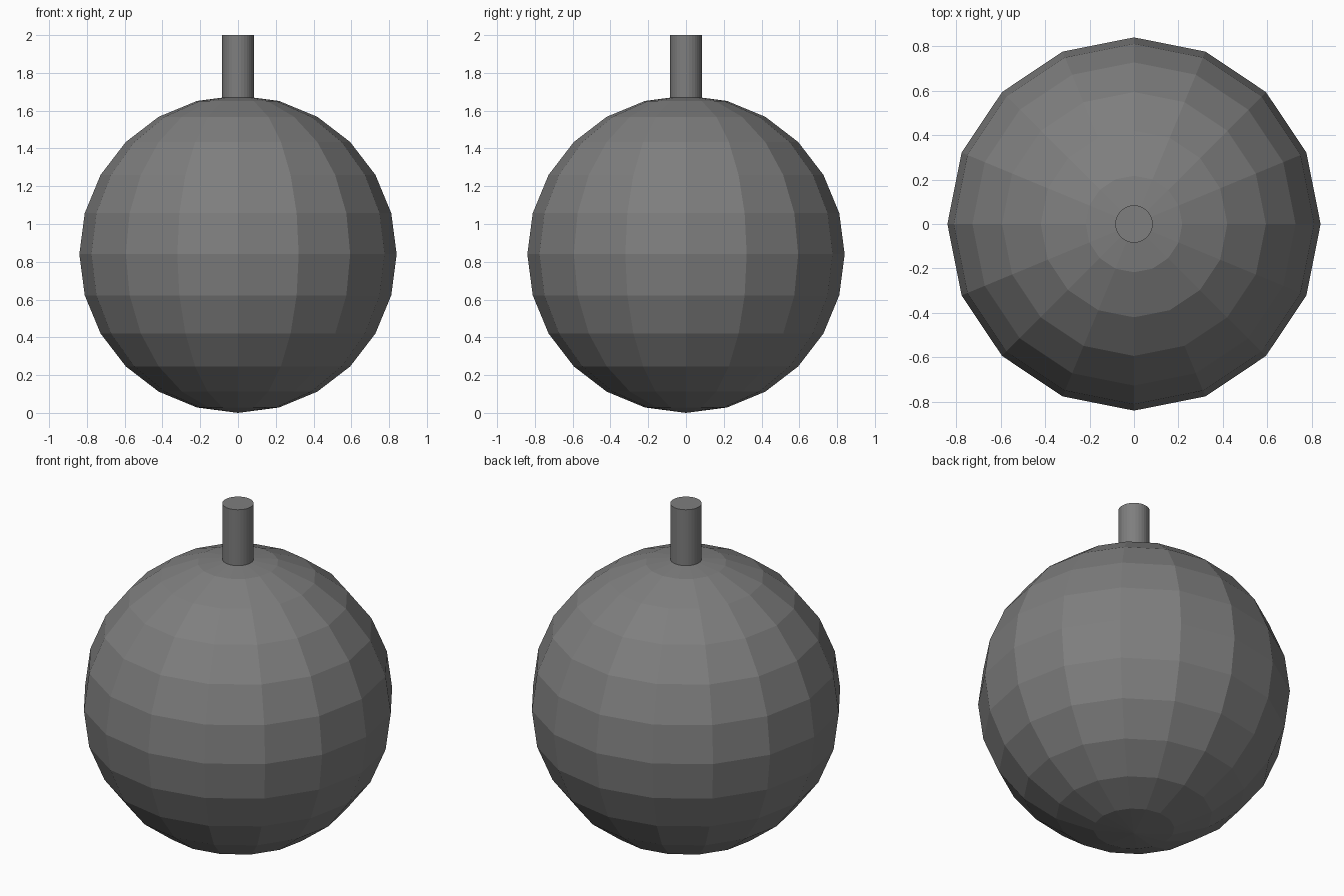
import bpy

if "Cube" in bpy.data.objects:
    bpy.data.objects.remove(bpy.data.objects["Cube"])

R = 0.84           # body radius
TOP = 2.0          # top of the stem
STEM_BOTTOM = 1.66  # stem sinks slightly into the body

# Dark grey shared by both parts
dark = bpy.data.materials.new("dark_grey")
dark.diffuse_color = (0.21, 0.21, 0.21, 1)
dark.use_nodes = True
dark.node_tree.nodes["Principled BSDF"].inputs["Base Color"].default_value = dark.diffuse_color


def finish(name):
    obj = bpy.context.object
    obj.name = name
    obj.data.materials.append(dark)
    bpy.ops.object.shade_flat()


# Low-poly round body
bpy.ops.mesh.primitive_uv_sphere_add(segments=16, ring_count=12, radius=R,
                                     location=(0, 0, R))
finish("round_body")

# Thin upright stem
bpy.ops.mesh.primitive_cylinder_add(vertices=32, radius=R / 10,
                                    depth=TOP - STEM_BOTTOM,
                                    location=(0, 0, (TOP + STEM_BOTTOM) / 2))
finish("stem")
